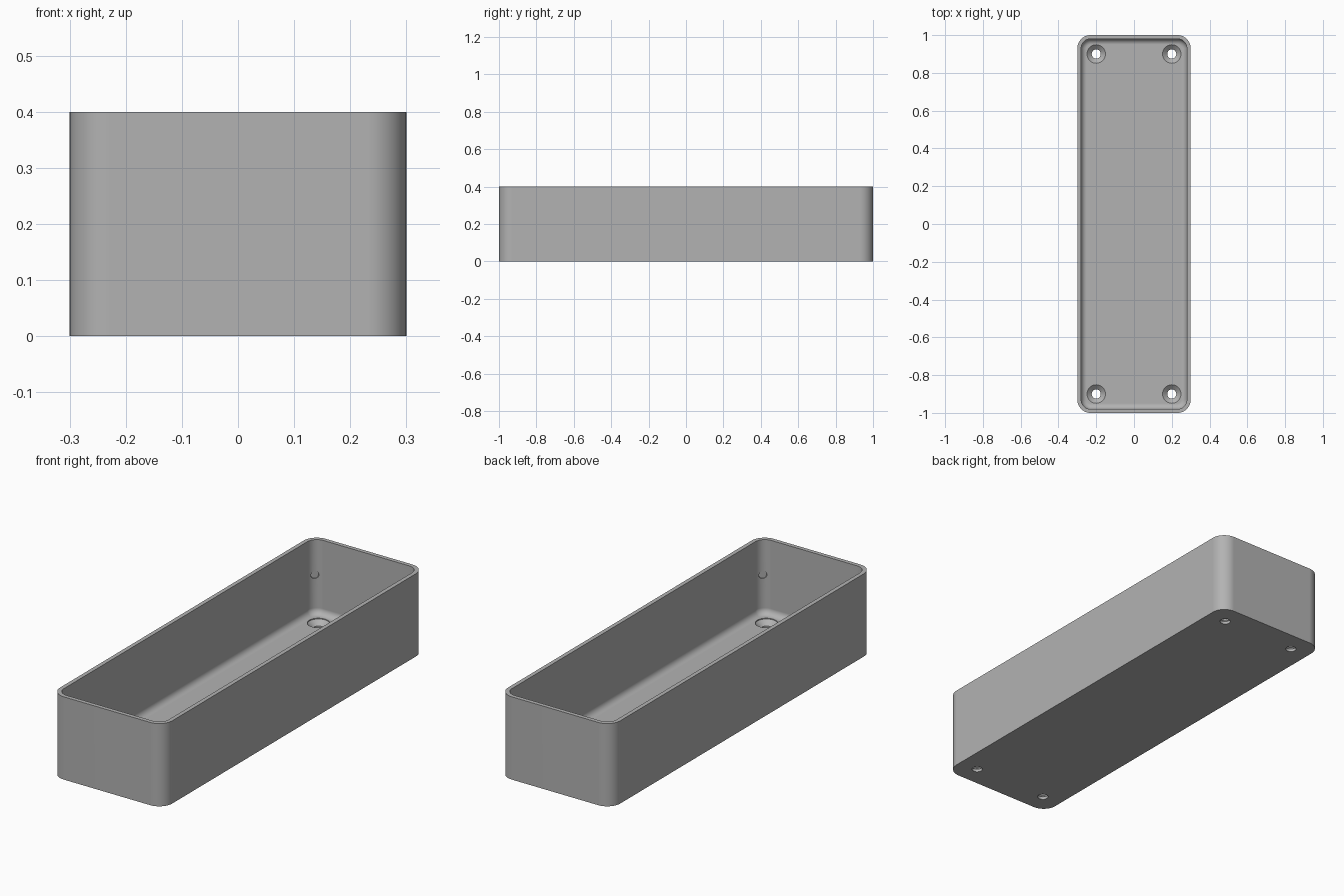
import bpy
import bmesh
from math import pi, sin, cos, radians
from mathutils import Matrix, Vector

if "Cube" in bpy.data.objects:
    bpy.data.objects.remove(bpy.data.objects["Cube"])

# Overall sizes
HALF_X, HALF_Y, HEIGHT = 0.30, 1.0, 0.40
CORNER, WALL, FLOOR, FILLET = 0.07, 0.02, 0.04, 0.03
HOLE_X, HOLE_Y = 0.20, 0.90

grey = bpy.data.materials.new("plain grey")
grey.use_nodes = True
grey.diffuse_color = (0.45, 0.45, 0.45, 1)
grey.node_tree.nodes["Principled BSDF"].inputs["Base Color"].default_value = grey.diffuse_color


def rounded_ring(bm, inset, z, steps=12):
    """Loop of vertices around a rounded rectangle."""
    radius = CORNER - inset
    ring = []
    for i, (sx, sy) in enumerate([(1, 1), (-1, 1), (-1, -1), (1, -1)]):
        for k in range(steps + 1):
            a = (i + k / steps) * pi / 2
            ring.append(bm.verts.new((sx * (HALF_X - CORNER) + radius * cos(a),
                                      sy * (HALF_Y - CORNER) + radius * sin(a), z)))
    return ring


def make_object(name, bm):
    bmesh.ops.recalc_face_normals(bm, faces=bm.faces)
    mesh = bpy.data.meshes.new(name)
    bm.to_mesh(mesh)
    bm.free()
    mesh.materials.append(grey)
    obj = bpy.data.objects.new(name, mesh)
    bpy.context.collection.objects.link(obj)
    return obj


def lathe(bm, profile, centre, segments=40):
    """Closed solid turned from (radius, z) pairs."""
    rings = []
    for r, z in profile:
        rings.append([bm.verts.new((centre[0] + r * cos(2 * pi * k / segments),
                                    centre[1] + r * sin(2 * pi * k / segments), z))
                      for k in range(segments)])
    for a, b in zip(rings, rings[1:]):
        for k in range(segments):
            n = (k + 1) % segments
            bm.faces.new((a[k], a[n], b[n], b[k]))
    bm.faces.new(rings[0][::-1])
    bm.faces.new(rings[-1])


# Open tray: outer wall, rim, inner wall and filleted floor
bm = bmesh.new()
levels = [(0, 0), (0, HEIGHT), (WALL, HEIGHT)]
for k in range(9):
    a = k / 8 * pi / 2
    levels.append((WALL + FILLET * (1 - cos(a)), FLOOR + FILLET * (1 - sin(a))))
rings = [rounded_ring(bm, *level) for level in levels]
for a, b in zip(rings, rings[1:]):
    for k in range(len(a)):
        n = (k + 1) % len(a)
        bm.faces.new((a[k], a[n], b[n], b[k]))
bm.faces.new(rings[0][::-1])
bm.faces.new(rings[-1])
tray = make_object("tray", bm)

# Countersunk screw holes and shallow corner dimples
bm = bmesh.new()
for sx in (-1, 1):
    for sy in (-1, 1):
        lathe(bm, [(0.024, -0.05), (0.024, 0.014), (0.049, 0.036), (0.049, 0.06)],
              (sx * HOLE_X, sy * HOLE_Y))
        place = Vector((sx * (HALF_X - 0.04), sy * (HALF_Y - 0.04), 0.23))
        turn = Vector((sx, sy, 0)).to_track_quat("Z", "Y").to_matrix().to_4x4()
        bmesh.ops.create_cone(bm, cap_ends=True, segments=24, radius1=0.018, radius2=0.018,
                              depth=0.024, matrix=Matrix.Translation(place) @ turn)
cutter = make_object("hole_cutter", bm)
cutter.hide_render = True

cut = tray.modifiers.new("holes", "BOOLEAN")
cut.operation = "DIFFERENCE"
cut.solver = "EXACT"
cut.object = cutter

# Apply the cut, then smooth the rounded areas
bpy.ops.object.select_all(action="DESELECT")
bpy.context.view_layer.objects.active = tray
tray.select_set(True)
bpy.ops.object.modifier_apply(modifier=cut.name)
bpy.data.objects.remove(cutter)
bpy.ops.object.shade_smooth_by_angle(angle=radians(30))
weighted = tray.modifiers.new("clean shading", "WEIGHTED_NORMAL")
weighted.keep_sharp = True
